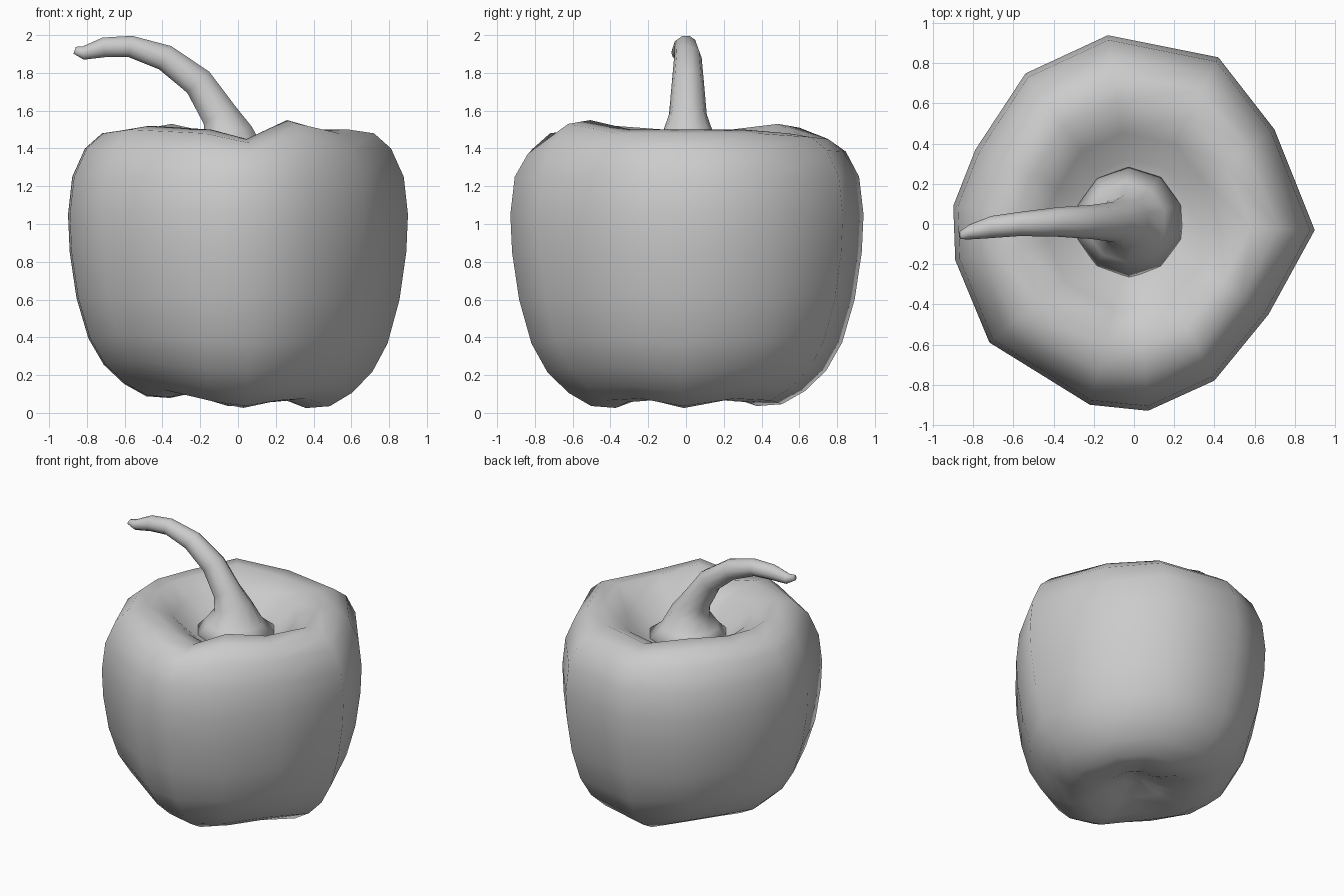
import bpy
import bmesh
import math
from mathutils import Vector

old = bpy.data.objects.get("Cube")
if old:
    bpy.data.objects.remove(old, do_unlink=True)

grey = bpy.data.materials.new("pale grey")
grey.use_nodes = True
colour = (0.6, 0.6, 0.6, 1)
grey.diffuse_color = colour
grey.node_tree.nodes["Principled BSDF"].inputs["Base Color"].default_value = colour


def skin(name, rings):
    """Join a stack of equal rings into a closed smooth object."""
    bm = bmesh.new()
    loops = [[bm.verts.new(p) for p in ring] for ring in rings]
    count = len(loops[0])
    for low, high in zip(loops, loops[1:]):
        for i in range(count):
            j = (i + 1) % count
            bm.faces.new((low[i], low[j], high[j], high[i]))
    for loop in (loops[0], loops[-1]):
        centre = sum((v.co for v in loop), Vector()) / count
        tip = bm.verts.new(centre)
        for i in range(count):
            bm.faces.new((loop[i], loop[(i + 1) % count], tip))
    bmesh.ops.recalc_face_normals(bm, faces=bm.faces)
    for face in bm.faces:
        face.smooth = True
    mesh = bpy.data.meshes.new(name)
    bm.to_mesh(mesh)
    bm.free()
    mesh.materials.append(grey)
    obj = bpy.data.objects.new(name, mesh)
    bpy.context.collection.objects.link(obj)
    return obj


# Body: lobed plan outline with a height offset for each shoulder
outline = [(.90, -.03, 0), (.70, .47, 0), (.42, .83, -.02), (-.13, .94, -.03),
           (-.54, .75, .03), (-.79, .37, 0), (-.90, .09, 0), (-.89, -.18, 0),
           (-.72, -.59, .02), (-.22, -.90, 0), (.07, -.93, -.05),
           (.40, -.78, .05), (.67, -.45, 0)]
# Scale and height of each ring, from the underside up and into the stem cup
profile = [(.08, .16), (.22, .09), (.40, .03), (.54, .04), (.67, .11),
           (.79, .22), (.88, .37), (.95, .60), (.99, .85), (1, 1.05),
           (.975, 1.25), (.90, 1.40), (.80, 1.48), (.65, 1.50),
           (.48, 1.42), (.34, 1.31), (.18, 1.29)]
body_rings = []
for scale, height in profile:
    ring = []
    for x, y, shoulder in outline:
        z = height
        if height > 1.3:
            z += shoulder * min(1, (height - 1.3) / .18)
        elif height < .7 and scale < 1:
            # Four lobes underneath, shallower towards the right
            fade = (1 - height / .7) * min(1, scale / .4)
            lobe = math.cos(4 * math.atan2(y, x))
            z += fade * (.02 - .025 * lobe + .06 * max(0, -x))
        ring.append((x * scale, y * scale, max(z, 0)))
    body_rings.append(ring)
skin("pepper_body", body_rings)

# Stem: bent tube flaring into the cup, as x, y, z, radius
path = [(-.02, .01, 1.28, .30), (-.04, .01, 1.37, .20), (-.05, .01, 1.48, .135),
        (-.10, .01, 1.58, .10), (-.21, .01, 1.75, .085), (-.385, .01, 1.88, .073),
        (-.57, 0, 1.94, .06), (-.71, -.015, 1.935, .055),
        (-.82, -.04, 1.905, .037), (-.865, -.055, 1.92, .02)]
points = [Vector(p[:3]) for p in path]
stem_rings = []
for i, p in enumerate(points):
    along = points[min(i + 1, len(points) - 1)] - points[max(i - 1, 0)]
    if i < 2:
        along = Vector((0, 0, 1))
    along.normalize()
    side = Vector((0, 1, 0))
    up = along.cross(side).normalized()
    radius = path[i][3]
    stem_rings.append([p + radius * (math.cos(a) * side + math.sin(a) * up)
                       for a in (math.tau * k / 10 for k in range(10))])
skin("stem", stem_rings)
